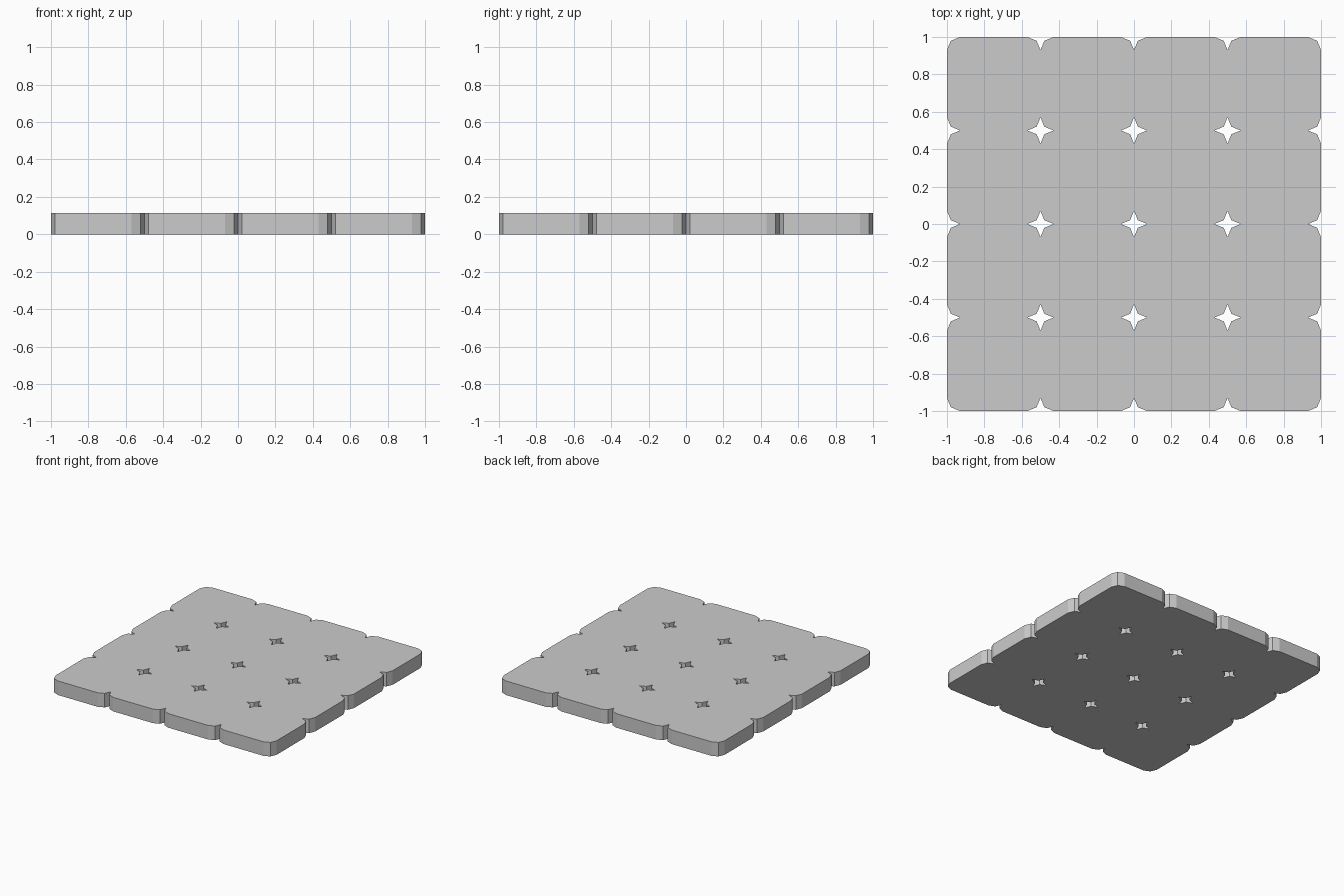
import bpy, bmesh
from math import sin, cos, pi

if "Cube" in bpy.data.objects:
    bpy.data.objects.remove(bpy.data.objects["Cube"])

N = 4            # tiles per side
TILE = 0.5       # tile width
R = 0.07         # corner radius
HEIGHT = 0.115
SEGMENTS = 2     # flats per rounded corner


def tile_outline(cx, cy):
    """Square with rounded corners, counter-clockwise."""
    inner = TILE / 2 - R
    points = []
    for corner, (sx, sy) in enumerate([(1, 1), (-1, 1), (-1, -1), (1, -1)]):
        for i in range(SEGMENTS + 1):
            a = (corner + i / SEGMENTS) * pi / 2
            points.append((cx + sx * inner + R * cos(a),
                           cy + sy * inner + R * sin(a), HEIGHT))
    return points


# Top surface: grid of rounded tiles joined along their straight edges
bm = bmesh.new()
for ix in range(N):
    for iy in range(N):
        outline = tile_outline((ix - (N - 1) / 2) * TILE, (iy - (N - 1) / 2) * TILE)
        bm.faces.new([bm.verts.new(p) for p in outline])
bmesh.ops.remove_doubles(bm, verts=bm.verts[:], dist=1e-4)

mesh = bpy.data.meshes.new("tiled_slab")
bm.to_mesh(mesh)
bm.free()
slab = bpy.data.objects.new("tiled_slab", mesh)
bpy.context.collection.objects.link(slab)

# Thickness down to the ground, leaving the star-shaped holes open
solid = slab.modifiers.new("thickness", 'SOLIDIFY')
solid.thickness = HEIGHT
solid.offset = -1
